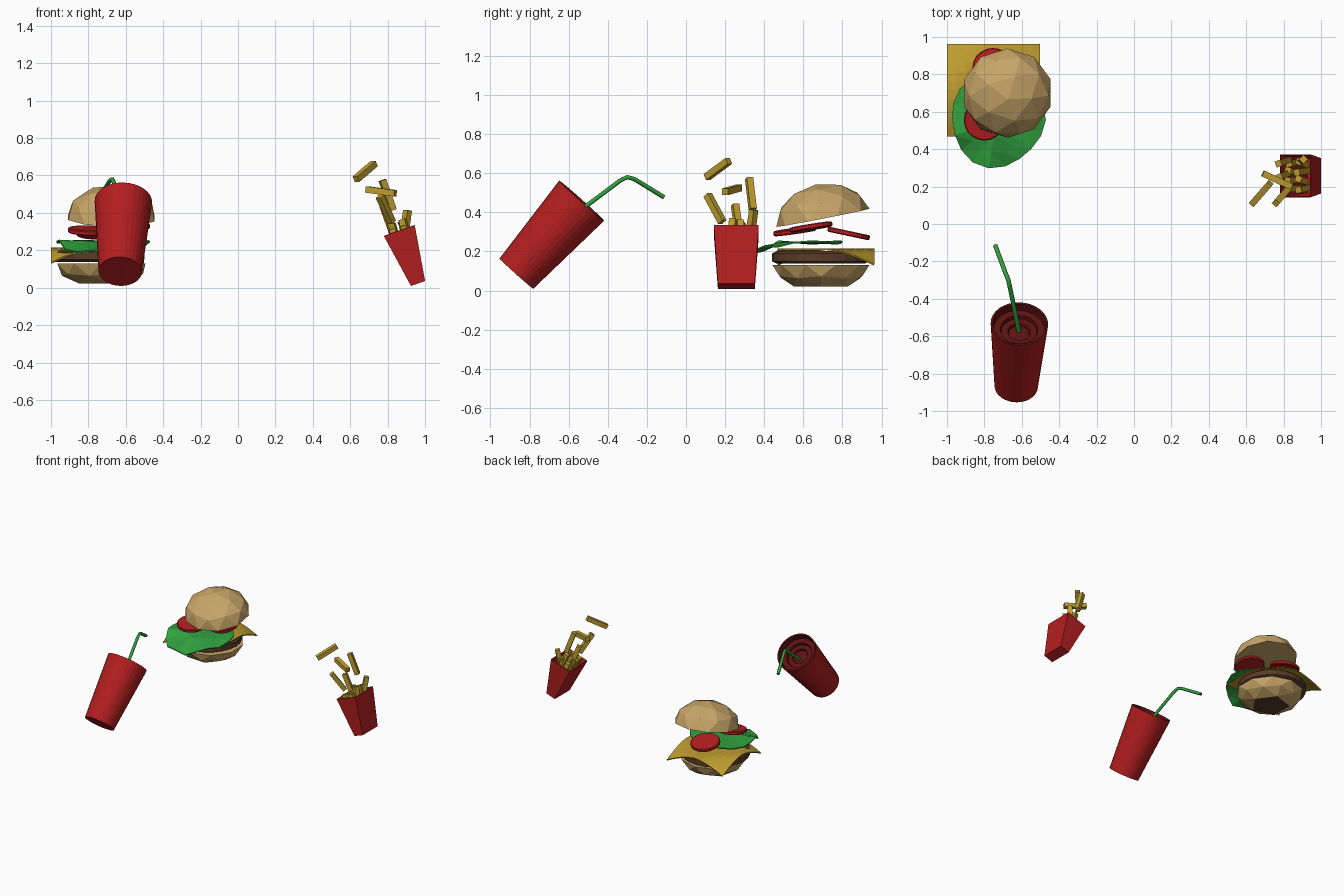
import bpy, bmesh, math, random
from mathutils import Matrix, Vector

if "Cube" in bpy.data.objects:
    bpy.data.objects.remove(bpy.data.objects["Cube"])

random.seed(4)


def material(name, r, g, b):
    m = bpy.data.materials.new(name)
    m.diffuse_color = (r, g, b, 1)
    m.use_nodes = True
    m.node_tree.nodes["Principled BSDF"].inputs["Base Color"].default_value = m.diffuse_color
    return m


RED = material("red", 0.45, 0.013, 0.014)
DARK_RED = material("lid dark red", 0.11, 0.006, 0.006)
TAN = material("bun tan", 0.58, 0.38, 0.14)
YELLOW = material("cheese yellow", 0.52, 0.34, 0.03)
GREEN = material("leaf green", 0.03, 0.36, 0.05)
BROWN = material("patty brown", 0.10, 0.045, 0.022)


def finish(name, bm, mats, matrix=Matrix(), thickness=0):
    bmesh.ops.recalc_face_normals(bm, faces=bm.faces)
    me = bpy.data.meshes.new(name)
    bm.to_mesh(me)
    bm.free()
    for m in mats:
        me.materials.append(m)
    ob = bpy.data.objects.new(name, me)
    ob.matrix_world = matrix
    bpy.context.collection.objects.link(ob)
    if thickness:
        mod = ob.modifiers.new("thickness", 'SOLIDIFY')
        mod.thickness = thickness
    return ob


def place(x, y, z, rx=0, ry=0):
    return (Matrix.Translation((x, y, z)) @ Matrix.Rotation(math.radians(rx), 4, 'X')
            @ Matrix.Rotation(math.radians(ry), 4, 'Y'))


def lathe(name, profile, sides, mats, matrix):
    """Spin a (radius, height) profile round z; it starts and ends on the axis."""
    bm = bmesh.new()
    vs = [bm.verts.new((r, 0, z)) for r, z in profile]
    es = [bm.edges.new(p) for p in zip(vs, vs[1:])]
    bmesh.ops.spin(bm, geom=vs + es, axis=(0, 0, 1), cent=(0, 0, 0),
                   angle=2 * math.pi, steps=sides)
    bmesh.ops.remove_doubles(bm, verts=bm.verts, dist=1e-4)
    return finish(name, bm, mats, matrix)


def bun(name, radius, height, clamp, matrix):
    """Half of a squashed low-poly ball, closed with a flat face; the clamped cap is toasted."""
    bm = bmesh.new()
    bmesh.ops.create_icosphere(bm, subdivisions=2, radius=1)
    bmesh.ops.bisect_plane(bm, geom=bm.verts[:] + bm.edges[:] + bm.faces[:], dist=1e-4,
                           plane_co=(0, 0, 0), plane_no=(0, 0, -1), clear_outer=True)
    bmesh.ops.holes_fill(bm, edges=[e for e in bm.edges if e.is_boundary])
    for f in bm.faces:
        f.material_index = int(clamp < 1 and all(v.co.z > 0.84 for v in f.verts))
    for v in bm.verts:
        grow = 1.12 if clamp < 1 and v.co.z > 0.84 else 1
        v.co = (v.co.x * radius * grow, v.co.y * radius * grow, min(v.co.z, clamp) * height)
    return finish(name, bm, [TAN, BROWN], matrix)


# --- Burger ---
bun("top_bun", 0.243, 0.175, 1, place(-0.677, 0.70, 0.372, 11, 1))
bun("bottom_bun", 0.248, 0.127, 0.85, place(-0.73, 0.69, 0.13, 180))
lathe("patty", [(0, 0.138), (0.225, 0.138), (0.25, 0.15), (0.25, 0.19), (0.225, 0.203), (0, 0.203)],
      24, [BROWN], place(-0.75, 0.69, 0))

# Cheese slice: corners droop, except the front right one under the lettuce
bm = bmesh.new()
bmesh.ops.create_grid(bm, x_segments=10, y_segments=10, size=1)
for v in bm.verts:
    x, y = v.co.x, v.co.y
    droop = 0 if x > 0 > y else max(0, abs(x) + abs(y) - 1) ** 1.6
    v.co = (x * 0.249, y * 0.247, 0.215 - 0.08 * droop)
finish("cheese", bm, [YELLOW], place(-0.751, 0.716, 0), 0.008)

# Lettuce leaf: wavy disc, front edge hanging down
bm = bmesh.new()
SIDES = 18
centre = bm.verts.new((0, 0, 0.25))
rings = []
for r in (0.09, 0.17, 0.25):
    ring = []
    for i in range(SIDES):
        a = 2 * math.pi * i / SIDES
        k = (r / 0.25) ** 2
        rr = r * (1 + 0.05 * k * math.sin(3 * a + 1))
        x, y = rr * math.cos(a), rr * math.sin(a)
        sag = max(0, -y - 0.06) / 0.19
        ring.append(bm.verts.new((x, y, 0.25 - 0.06 * sag + 0.022 * k * sag ** 0.5 * math.sin(6 * a)
                                  + 0.007 * k * math.sin(4 * a))))
    rings.append(ring)
for i in range(SIDES):
    j = (i + 1) % SIDES
    bm.faces.new((centre, rings[0][i], rings[0][j]))
    for a, b in zip(rings, rings[1:]):
        bm.faces.new((a[i], b[i], b[j], a[j]))
bmesh.ops.triangulate(bm, faces=bm.faces)
finish("lettuce", bm, [GREEN], place(-0.732, 0.555, 0), 0.008)

# Tomato slices
SLICE = [(0, -0.013), (0.104, -0.013), (0.11, -0.008), (0.11, 0.008), (0.104, 0.013), (0, 0.013)]
for n, pose in enumerate([(-0.80, 0.556, 0.305, 8, 2), (-0.58, 0.64, 0.325, 9, -2),
                          (-0.755, 0.832, 0.292, -12, 0)]):
    lathe(f"tomato_slice_{n + 1}", SLICE, 20, [RED], place(*pose))

# --- Drink: tapered cup with a stepped, sunken lid ---
cup = lathe("cup", [(0, 0), (0.116, 0), (0.154, 0.5), (0.143, 0.5), (0.136, 0.455), (0.10, 0.455),
                    (0.095, 0.435), (0.06, 0.435), (0.055, 0.42), (0, 0.42)],
            32, [RED, DARK_RED], place(-0.63, -0.867, 0.087, -41.8, 2))
for p in cup.data.polygons:
    p.material_index = int(p.center.z > 0.4)

curve = bpy.data.curves.new("straw", 'CURVE')
curve.dimensions = '3D'
curve.bevel_depth = 0.012
curve.bevel_resolution = 1
curve.use_fill_caps = True
path = [(-0.614, -0.58, 0.38), (-0.664, -0.335, 0.564), (-0.672, -0.30, 0.58),
        (-0.686, -0.265, 0.571), (-0.742, -0.114, 0.478)]
spline = curve.splines.new('POLY')
spline.points.add(len(path) - 1)
for p, co in zip(spline.points, path):
    p.co = (*co, 1)
curve.materials.append(GREEN)
bpy.context.collection.objects.link(bpy.data.objects.new("straw", curve))

# --- Fries ---
BOX = place(0.9625, 0.2575, 0.0225, 0, -19.5)
bm = bmesh.new()
bmesh.ops.create_cube(bm, size=1)
bmesh.ops.delete(bm, geom=[f for f in bm.faces if f.normal.z > 0.5], context='FACES')
for v in bm.verts:
    top = v.co.z > 0
    v.co = (v.co.x * (0.175 if top else 0.08), v.co.y * (0.229 if top else 0.189), 0.3 if top else 0)
finish("fries_box", bm, [RED], BOX, 0.006)


def fry(name, centre, direction, length=0.17):
    bm = bmesh.new()
    bmesh.ops.create_cube(bm, size=1)
    bmesh.ops.scale(bm, vec=(0.034, 0.034, length), verts=bm.verts)
    turn = Vector(direction).to_track_quat('Z', 'Y').to_matrix().to_4x4()
    finish(name, bm, [YELLOW], Matrix.Translation(centre) @ turn)


# Fries flying out
for n, (c, d) in enumerate([
        ((0.68, 0.163, 0.622), (0.10, 0.115, 0.085)),
        ((0.765, 0.235, 0.515), (0.15, -0.07, -0.02)),
        ((0.80, 0.332, 0.495), (-0.06, -0.02, 0.17)),
        ((0.79, 0.148, 0.42), (-0.06, -0.07, 0.13)),
        ((0.805, 0.262, 0.36), (-0.05, -0.02, 0.14)),
        ((0.895, 0.335, 0.33), (0.02, 0.02, 0.15))]):
    fry(f"flying_fry_{n + 1}", c, d)

# Fries still in the box
for i in range(2):
    for j in range(4):
        c = BOX @ Vector((-0.03 + 0.06 * i, -0.069 + 0.046 * j, random.uniform(0.235, 0.28)))
        d = BOX.to_3x3() @ Vector((random.uniform(-.12, .12), random.uniform(-.15, .15), 1))
        fry(f"box_fry_{i}_{j}", c, d, 0.15)
